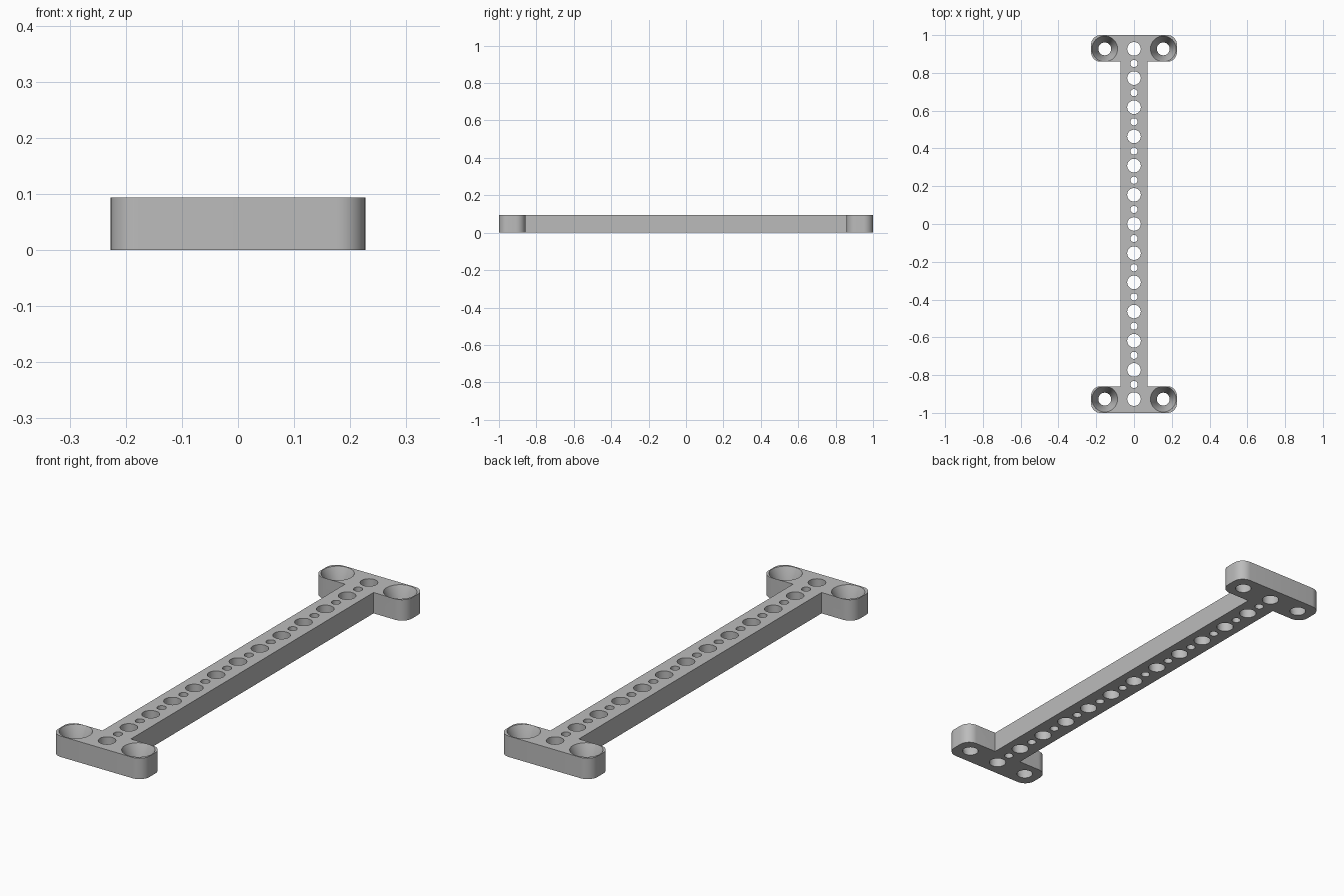
import bpy, bmesh
from mathutils import Matrix

cube = bpy.data.objects.get("Cube")
if cube:
    bpy.data.objects.remove(cube, do_unlink=True)

HEIGHT = 0.0935
BAR = 0.0705      # half width of the bar
PAD_X = 0.227     # half width of the end pads
PAD_Y = 0.859     # inner edge of the end pads
ROUND = 0.05      # pad corner radius
PITCH = 0.1545    # spacing of the large holes
END = 6 * PITCH

grey = bpy.data.materials.new("plain grey")
grey.use_nodes = True
colour = (0.5, 0.5, 0.5, 1)
grey.diffuse_color = colour
grey.node_tree.nodes["Principled BSDF"].inputs["Base Color"].default_value = colour


def make_object(name, bm):
    mesh = bpy.data.meshes.new(name)
    bmesh.ops.recalc_face_normals(bm, faces=bm.faces[:])
    bm.to_mesh(mesh)
    bm.free()
    mesh.materials.append(grey)
    obj = bpy.data.objects.new(name, mesh)
    bpy.context.collection.objects.link(obj)
    return obj


# I-shaped plate: one quarter outline mirrored, then extruded
quarter = [(BAR, PAD_Y), (PAD_X, PAD_Y), (PAD_X, 1)]
right_half = [(x, -y) for x, y in reversed(quarter)] + quarter
outline = right_half + [(-x, y) for x, y in reversed(right_half)]
bm = bmesh.new()
base = bm.faces.new([bm.verts.new((x, y, 0)) for x, y in outline])
top = bmesh.ops.extrude_face_region(bm, geom=[base])["geom"]
for v in top:
    if isinstance(v, bmesh.types.BMVert):
        v.co.z = HEIGHT

# Rounded pad corners
corners = [e for e in bm.edges
           if abs(e.verts[0].co.z - e.verts[1].co.z) > HEIGHT / 2
           and abs(e.verts[0].co.x) > BAR * 2]
bmesh.ops.bevel(bm, geom=corners, offset=ROUND, segments=10, profile=0.5, affect='EDGES')
plate = make_object("mounting_bracket", bm)

# Hole cutters, all in one mesh
bm = bmesh.new()


def drill(x, y, profile, sides=40):
    """Add a turned cutter from (radius, height) pairs."""
    rings = []
    for radius, z in profile:
        ring = bmesh.ops.create_circle(bm, segments=sides, radius=radius,
                                       matrix=Matrix.Translation((x, y, z)))["verts"]
        rings.append(ring)
    for low, high in zip(rings, rings[1:]):
        for i in range(sides):
            j = (i + 1) % sides
            bm.faces.new((low[i], low[j], high[j], high[i]))
    bm.faces.new(rings[0][::-1])
    bm.faces.new(rings[-1])


def straight(radius):
    return [(radius, -0.05), (radius, HEIGHT + 0.05)]


# Alternating large and small holes along the bar
for i in range(-12, 13):
    drill(0, i * PITCH / 2, straight(0.019 if i % 2 else 0.036))

# Conical screw seats in the pads
seat = [(0.034, -0.05), (0.034, 0.012), (0.068, HEIGHT), (0.068, HEIGHT + 0.05)]
for sx in (-1, 1):
    for sy in (-1, 1):
        drill(sx * 0.155, sy * END, seat)

cutter = make_object("hole_cutter", bm)
cutter.hide_render = True

# Cut the holes, then discard the cutter
cut = plate.modifiers.new("holes", 'BOOLEAN')
cut.operation = 'DIFFERENCE'
cut.solver = 'EXACT'
cut.object = cutter
bpy.ops.object.select_all(action='DESELECT')
plate.select_set(True)
bpy.context.view_layer.objects.active = plate
bpy.ops.object.modifier_apply(modifier=cut.name)
bpy.data.objects.remove(cutter, do_unlink=True)
bpy.ops.object.shade_smooth_by_angle(angle=0.52)
